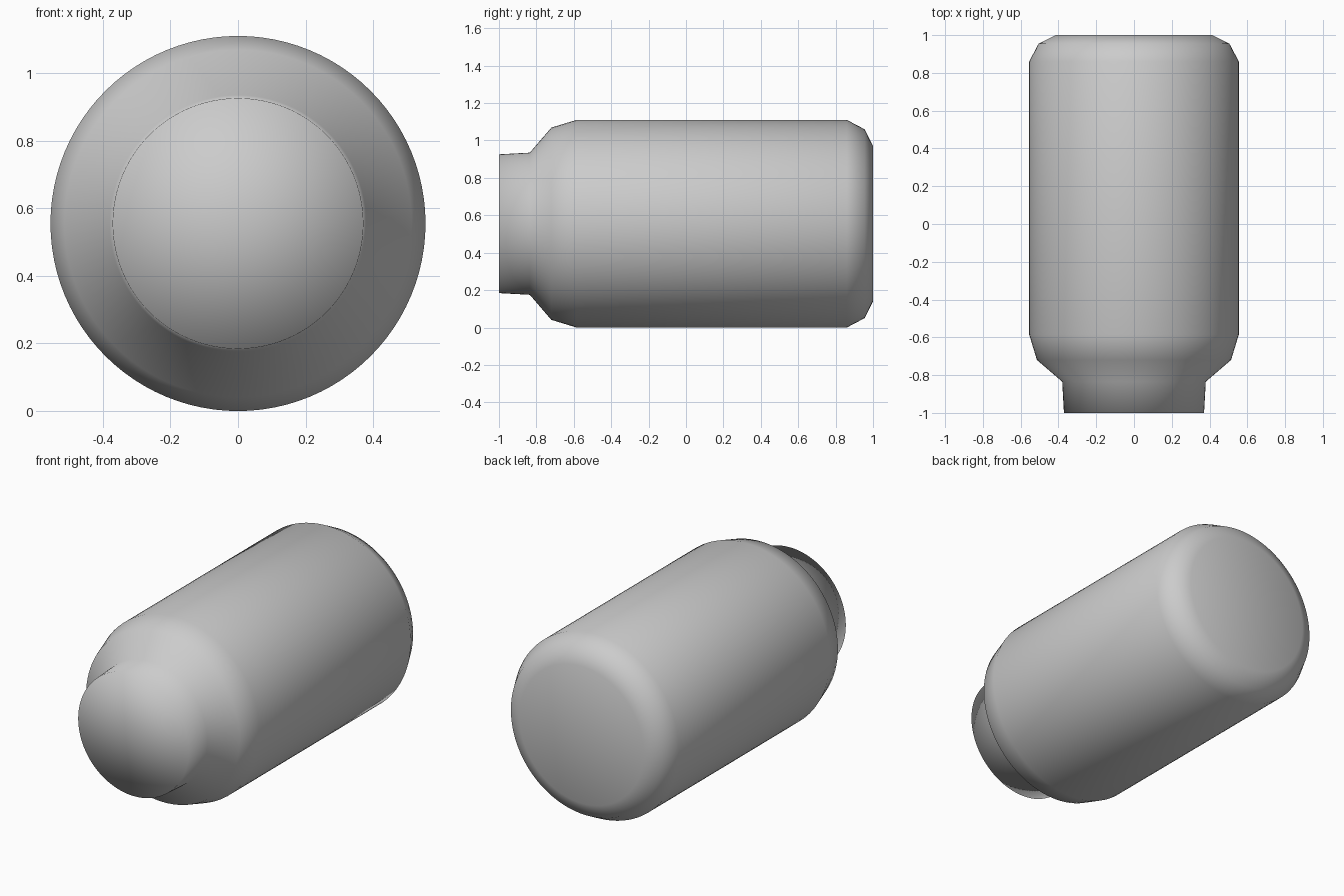
import bpy, bmesh, math

if "Cube" in bpy.data.objects:
    bpy.data.objects.remove(bpy.data.objects["Cube"])

RADIUS = 0.555
SEGMENTS = 96

# Profile as (position along y, radius): neck, shoulder, body, rounded base
PROFILE = [(-1.0, 0.371), (-0.835, 0.38), (-0.72, 0.514), (-0.585, RADIUS),
           (0.86, RADIUS), (0.955, 0.505), (1.0, 0.415)]


def lathe_y(name, profile, centre_z):
    bm = bmesh.new()
    rings = []
    for y, r in profile:
        ring = []
        for i in range(SEGMENTS):
            a = 2 * math.pi * i / SEGMENTS
            ring.append(bm.verts.new((r * math.cos(a), y, centre_z + r * math.sin(a))))
        rings.append(ring)
    # Walls between neighbouring rings
    for a, b in zip(rings, rings[1:]):
        for i in range(SEGMENTS):
            j = (i + 1) % SEGMENTS
            bm.faces.new((a[i], a[j], b[j], b[i]))
    # Flat end caps as fans
    for ring, y in ((rings[0], profile[0][0]), (rings[-1], profile[-1][0])):
        c = bm.verts.new((0, y, centre_z))
        for i in range(SEGMENTS):
            bm.faces.new((ring[i], ring[(i + 1) % SEGMENTS], c))
    bmesh.ops.recalc_face_normals(bm, faces=bm.faces)
    for f in bm.faces:
        f.smooth = True
    mesh = bpy.data.meshes.new(name)
    bm.to_mesh(mesh)
    bm.free()
    obj = bpy.data.objects.new(name, mesh)
    bpy.context.collection.objects.link(obj)
    return obj


# Jar lying on its side with the neck towards the front
lathe_y("jar", PROFILE, RADIUS)
